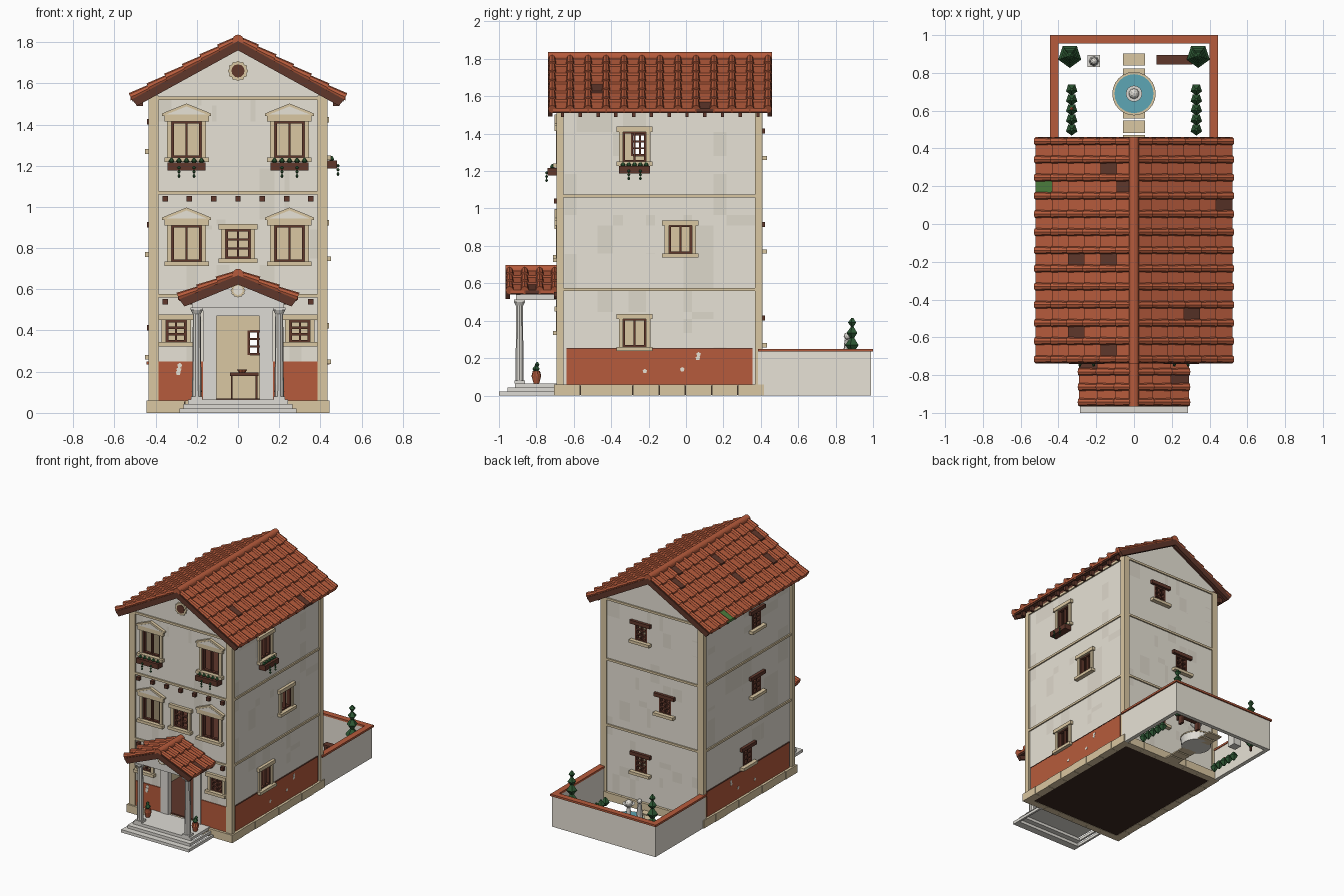
import bpy, bmesh, math, random
from mathutils import Matrix, Vector

random.seed(4)
cube = bpy.data.objects.get("Cube")
if cube:
    bpy.data.objects.remove(cube)


def material(name, *rgb):
    m = bpy.data.materials.new(name)
    m.use_nodes = True
    m.diffuse_color = (*rgb, 1)
    m.node_tree.nodes["Principled BSDF"].inputs["Base Color"].default_value = (*rgb, 1)
    return m


plaster = material("plaster", .8, .76, .67)
worn = material("worn plaster", .73, .69, .6)
stone = material("sandstone", .7, .57, .36)
clay = material("terracotta", .47, .105, .045)
wood = material("dark wood", .115, .038, .024)
marble = material("marble", .73, .71, .66)
leaf = material("leaf green", .027, .1, .035)
water = material("water", .11, .38, .46)
moss = material("moss", .07, .2, .045)
earth = material("dark earth", .045, .022, .015)


class Part:
    """Collects simple solids into one named object."""

    def __init__(self, name, frame=Matrix()):
        self.name, self.frame, self.mats, self.bm = name, frame, [], bmesh.new()

    def slot(self, mat):
        if mat not in self.mats:
            self.mats.append(mat)
        return self.mats.index(mat)

    def paint(self, verts, mat, local=Matrix()):
        bmesh.ops.transform(self.bm, matrix=self.frame @ local, verts=verts)
        for f in {f for v in verts for f in v.link_faces}:
            f.material_index = self.slot(mat)

    def box(self, mat, x, y, z):
        size = Matrix.Diagonal((x[1] - x[0], y[1] - y[0], z[1] - z[0], 1))
        mid = Matrix.Translation((sum(x) / 2, sum(y) / 2, sum(z) / 2))
        self.paint(bmesh.ops.create_cube(self.bm, size=1)["verts"], mat, mid @ size)

    def tube(self, mat, start, end, r1, r2=None, sides=8, flute=1):
        a, b = Vector(start), Vector(end)
        turn = (b - a).to_track_quat("Z", "Y").to_matrix().to_4x4()
        verts = bmesh.ops.create_cone(self.bm, cap_ends=True, segments=sides, radius1=r1,
                                      radius2=r1 if r2 is None else r2, depth=(b - a).length)["verts"]
        for v in verts:
            if round(math.atan2(v.co.y, v.co.x) / math.tau * sides) % 2:
                v.co.xy *= flute
        self.paint(verts, mat, Matrix.Translation((a + b) / 2) @ turn)

    def ball(self, mat, at, r):
        verts = bmesh.ops.create_icosphere(self.bm, subdivisions=2, radius=r)["verts"]
        self.paint(verts, mat, Matrix.Translation(at))

    def bush(self, at, r):
        """Clipped five-sided bush."""
        at, tip = Vector(at), Vector((0, 0, r))
        self.tube(leaf, at, at + tip, r, r * .25, 5)
        self.tube(leaf, at - tip, at, r * .25, r, 5)

    def prism(self, mat, outline, y):
        """Extrudes an outline of (x, z) points along y."""
        verts = [[self.bm.verts.new((px, d, pz)) for px, pz in outline] for d in y]
        n = len(outline)
        self.bm.faces.new(verts[0])
        self.bm.faces.new(verts[1])
        for i in range(n):
            j = (i + 1) % n
            self.bm.faces.new((verts[0][i], verts[0][j], verts[1][j], verts[1][i]))
        self.paint(verts[0] + verts[1], mat)

    def done(self):
        bmesh.ops.recalc_face_normals(self.bm, faces=self.bm.faces)
        mesh = bpy.data.meshes.new(self.name)
        self.bm.to_mesh(mesh)
        self.bm.free()
        for m in self.mats:
            mesh.materials.append(m)
        bpy.context.collection.objects.link(bpy.data.objects.new(self.name, mesh))


def both(a, b, side):
    return sorted((a * side, b * side))


# Wall frames: local x runs along the wall, local y points outwards
def frame(along, out, at):
    m = Matrix((along, out, (0, 0, 1))).transposed().to_4x4()
    return Matrix.Translation(at) @ m


X, Y = Vector((1, 0, 0)), Vector((0, 1, 0))
sides = {"front": (frame(X, -Y, (0, -.68, 0)), (-.42, .42)),
         "back": (frame(X, Y, (0, .4, 0)), (-.42, .42)),
         "left": (frame(Y, X, (.42, 0, 0)), (-.68, .4)),
         "right": (frame(Y, -X, (-.42, 0, 0)), (-.68, .4))}
# Openings per wall: centre, half width, bottom, top, rows of panes, style
holes = {"front": [(0, .06, .75, .89, 3, "plain"), (0, .105, .06, .47, 0, "door")],
         "left": [(-.275, .062, 1.25, 1.41, 1, "flowers"), (-.03, .062, .76, .91, 1, "plain"),
                  (-.275, .062, .26, .41, 1, "plain")],
         "back": [(u, .05, z, z + .12, 3, "rustic") for u, z in ((.097, 1.28), (-.105, .78), (.097, .28))],
         "right": [(u, .05, z, z + .12, 3, "rustic") for u, z in ((-.245, 1.28), (-.245, .78), (-.137, .28))]}
for s in (-1, 1):
    holes["front"] += [(s * .25, .073, 1.24, 1.415, 1, "pediment flowers"),
                       (s * .25, .073, .735, .91, 1, "pediment"), (s * .3, .05, .345, .45, 3, "plain")]


def wall(side):
    m, span = sides[side]
    p = Part(side + "_wall", m)
    cuts = [(i + random.random()) / 9 for i in range(9)]  # edges of weathered patches
    us = sorted({*span, *(h[0] + s * h[1] for h in holes[side] for s in (-1, 1)),
                 *(span[0] + t * (span[1] - span[0]) for t in cuts)})
    zs = sorted({.05, 1.53, *(z for h in holes[side] for z in h[2:4]), *(.05 + t * 1.48 for t in cuts)})
    for a, b in zip(us, us[1:]):
        for c, d in zip(zs, zs[1:]):
            if not any(abs((a + b) / 2 - h[0]) < h[1] and h[2] < (c + d) / 2 < h[3] for h in holes[side]):
                p.bm.faces.new([p.bm.verts.new((u, 0, z)) for u, z in ((a, c), (b, c), (b, d), (a, d))])
    bmesh.ops.remove_doubles(p.bm, verts=p.bm.verts, dist=.0005)
    out = bmesh.ops.extrude_face_region(p.bm, geom=p.bm.faces[:], use_keep_orig=True)["geom"]
    bmesh.ops.translate(p.bm, vec=(0, -.03, 0), verts=[v for v in out if isinstance(v, bmesh.types.BMVert)])
    for f in p.bm.faces:  # sandstone lining indoors, worn patches outdoors
        depth = f.calc_center_median().y
        patch = depth > -.001 and random.random() < .12
        f.material_index = p.slot(stone if depth < -.029 else worn if patch else plaster)
    bmesh.ops.transform(p.bm, matrix=m, verts=p.bm.verts)
    p.done()


def window(side, number, u, w, z0, z1, rows, style):
    p = Part(f"{side}_window_{number}", sides[side][0])
    wide = (u - w - .035, u + w + .035)
    for s in (-1, 1):  # casement and jambs
        p.box(wood, sorted((u + s * w, u + s * (w - .012))), (-.025, .004), (z0, z1))
        if style != "rustic":
            p.box(stone, sorted((u + s * w, u + s * (w + .022))), (0, .014), (z0, z1))
    for i in range(rows + 1):
        z = z0 + (z1 - z0 - .01) * i / rows
        p.box(wood, (u - w, u + w), (-.02, .003), (z, z + .01))
    p.box(wood, (u - .005, u + .005), (-.02, .003), (z0, z1))
    p.box(stone, wide, (0, .032), (z0 - .022, z0))
    p.box(wood if style == "rustic" else stone, wide, (0, .022), (z1, z1 + .027))
    if "pediment" in style:
        top, half = z1 + .027, w + .045
        p.prism(stone, ((u - half, top), (u + half, top), (u + half, top + .012),
                        (u, top + .06), (u - half, top + .012)), (0, .022))
        p.prism(plaster, ((u - half + .02, top + .007), (u + half - .02, top + .007), (u, top + .046)), (.02, .024))
    if "flowers" in style:
        p.box(wood, (u - w - .02, u + w + .02), (.005, .06), (z0 - .063, z0 - .024))
        for i in range(5):
            at = u + (i - 2) * w / 2
            p.bush((at, .035, z0 - .018), .015)
            if i % 2:
                for k in range(3):
                    p.bush((at, .066, z0 - .05 - k * .02), .009)
    p.done()


for side in sides:
    wall(side)
    for number, hole in enumerate(holes[side]):
        if hole[5] != "door":
            window(side, number, *hole)

# Plinth blocks, floors and indoor table
p = Part("plinth")
for s in (-1, 1):
    for i in range(8):
        y = -.705 + i * .1405
        p.box(stone, both(.385, .445 - i % 2 * .003, s), (y, y + .1385), (0, .06))
    for i in range(6):
        x = -.387 + i * .129
        p.box(stone, (x, x + .128), (-.705, -.65) if s < 0 else (.37, .42), (0, .06))
p.done()
p = Part("floors")
p.box(earth, (-.39, .39), (-.66, .38), (.002, .055))
for z in (.055, .56, 1.06, 1.5):
    p.box(wood, (-.4, .4), (-.66, .38), (z, z + .015))
p.done()
p = Part("table")
p.box(wood, (-.04, .1), (-.25, -.15), (.18, .195))
for x in (-.03, .09):
    p.box(wood, (x - .004, x + .004), (-.21, -.19), (.07, .18))
p.tube(clay, (.02, -.2, .195), (.02, -.2, .21), .015, .025)
p.done()

# Corner pilasters, string courses and painted base
p = Part("corner_pilasters")
for s in (-1, 1):
    for y in ((-.692, -.655), (.37, .41)):
        p.box(stone, both(.385, .434, s), y, (.05, 1.54))
p.done()
for side, (m, span) in sides.items():
    p = Part(side + "_trim", m)
    for z in (.56, 1.06, 1.52):
        p.box(stone, span, (0, .01), (z, z + .016))
    chips = []
    if side in ("left", "right"):
        p.box(clay, (-.64, .355), (0, .006), (.055, .25))
        p.box(wood, (-.64, .355), (0, .008), (.25, .255))
        chips = [(-.22, .13), (.063, .2), (.067, .22), (-.02, .14)]
    if side == "front":
        chips = [(-.29, .195), (-.287, .21), (-.283, .23)]
        for s in (-1, 1):
            p.box(clay, both(.135, .388, s), (0, .006), (.055, .25))
            p.box(marble, both(.105, .17, s), (0, .012), (.06, .47))
        p.box(marble, (-.17, .17), (0, .016), (.47, .515))
        for i in range(-3, 4):  # beam ends
            for z in (.54, 1.04):
                p.box(wood, (i * .118 - .013, i * .118 + .013), (0, .025), (z - .013, z + .013))
    for u, z in chips:  # chipped paint
        p.tube(plaster, (u, 0, z), (u, .0075, z), .013, sides=5)
    p.done()


def rosette(p, y, z, r, middle):
    p.tube(stone, (0, y, z), (0, y - .01, z), r, sides=24, flute=.86)
    p.tube(middle, (0, y, z), (0, y - .013, z), r * .64, sides=12)


def tiled_roof(name, half, y0, y1, apex, slope, rolls, courses):
    p = Part(name)

    def chevron(thick, inset, y):  # boards with ends cut square to the slope
        left = [(s * x, apex - slope * x - lift) for s, x, lift in
                ((-1, half, 0), (1, 0, 0), (1, half, 0), (1, half - inset, thick), (1, 0, thick), (-1, half - inset, thick))]
        p.prism(wood, left, y)
    chevron(.014, .006, (y0, y1))
    for y in (y0, y1 - .025):
        chevron(.045, .025, (y, y + .025))
    step, pitch = half / courses, (y1 - y0 - .044) / (rolls - 1)
    for s in (-1, 1):
        def point(x, lift):
            return s * x, apex - slope * x + lift
        for c in range(courses):
            a, b = c * step, (c + 1) * step + .006
            for r in range(rolls):
                y = y0 + .022 + r * pitch
                xa, za = point(a, .008)
                xb, zb = point(b, .014)
                p.tube(clay, (xa, y, za), (xb, y, zb), .017, .022)
                if r < rolls - 1:
                    tile = wood if random.random() < .09 else clay
                    if half > .4 and s < 0 and c == courses - 1 and abs(y + pitch / 2 - .2) < pitch / 2:
                        tile = moss
                    p.prism(tile, (point(a, -.002), point(a, .004), point(b, .016), point(b, -.002)),
                            (y + .004, y + pitch - .004))
    p.tube(clay, (0, y0, apex + .004), (0, y1, apex + .004), .027, sides=20)
    p.done()


# Main roof with gables and rafter tails
tiled_roof("main_roof", .515, -.738, .46, 1.805, .55, 13, 6)
p = Part("gables")
for y in ((-.68, -.65), (.37, .4)):
    p.prism(plaster, ((-.42, 1.53), (.42, 1.53), (.42, 1.56), (0, 1.79), (-.42, 1.56)), y)
rosette(p, -.68, 1.66, .05, wood)
p.done()
p = Part("rafter_tails")
for s in (-1, 1):
    p.box(wood, both(.4, .43, s), (-.68, .4), (1.53, 1.555))
    for i in range(12):
        y = -.66 + i * .095
        p.box(wood, both(.46, .492, s), (y - .009, y + .009), (1.49, 1.53))
p.done()

# Entrance porch
tiled_roof("porch_roof", .285, -.965, -.68, .668, .41, 4, 3)
p = Part("porch_steps")
for half, y, end, z in ((.285, -1, -.945, .022), (.265, -.955, -.905, .044), (.243, -.915, -.68, .065)):
    p.box(marble, (-half, half), (y, end), (z - .022, z))
    for s in (-1, 1):  # closed ends
        p.box(marble, both(half - .015, half, s), (y + .01, -.69), (z - .022, z - .001))
p.done()
p = Part("porch_columns")
for s in (-1, 1):
    x = s * .2
    p.box(marble, (x - .028, x + .028), (-.918, -.862), (.065, .08))
    p.tube(marble, (x, -.89, .08), (x, -.89, .485), .023, .019, 20, .9)
    p.tube(marble, (x, -.89, .48), (x, -.89, .5), .019, .03, 12)
    p.box(marble, (x - .03, x + .03), (-.92, -.86), (.5, .512))
    p.box(marble, (x - .02, x + .02), (-.91, -.68), (.512, .55))
p.box(marble, (-.22, .22), (-.91, -.87), (.512, .55))
p.prism(marble, ((-.235, .537), (.235, .537), (.235, .56), (0, .65), (-.235, .56)), (-.91, -.885))
rosette(p, -.91, .595, .036, plaster)
p.done()
p = Part("porch_pots")
for s in (-1, 1):
    p.tube(clay, (s * .2, -.8, .065), (s * .2, -.8, .105), .015, .026, 10)
    p.tube(clay, (s * .2, -.8, .105), (s * .2, -.8, .13), .026, .02, 10)
    p.bush((s * .2, -.8, .142), .022)
    p.bush((s * .205, -.795, .165), .014)
p.done()

# Garden wall and its contents
p = Part("garden_wall")
for mat, inner, outer, end, z in ((plaster, .405, .435, .99, (0, .235)), (clay, .4, .445, 1, (.235, .25))):
    for s in (-1, 1):
        p.box(mat, both(inner, outer, s), (.385, end), z)
    p.box(mat, (-inner, inner), (end - outer + inner, end), z)
p.done()
p = Part("garden_path")
for y in (.44, .515, .59, .79, .87):
    p.box(stone, (-.057, .057), (y - .032, y + .032), (0, .01))
p.done()
p = Part("fountain")
p.tube(marble, (0, .69, 0), (0, .69, .058), .105, .112, 24)
p.tube(stone, (0, .69, .058), (0, .69, .067), .115, sides=24)
p.tube(water, (0, .69, .06), (0, .69, .069), .103, sides=24)
p.tube(marble, (0, .69, .06), (0, .69, .15), .018, .013, 12)
p.tube(marble, (0, .69, .15), (0, .69, .18), .015, .043, 16)
p.ball(marble, (0, .69, .18), .028)
p.done()
p = Part("garden_plants")
for s in (-1, 1):
    p.tube(wood, (s * .34, .89, 0), (s * .34, .89, .35), .008)
    for z, r in ((.1, .064), (.19, .05), (.27, .04), (.335, .032), (.39, .024)):
        p.bush((s * .34, .89, z), r)
    for i in range(5):
        p.bush((s * .33, .5 + i * .053, .032), .032)
p.ball(clay, (-.33, .61, .06), .009)
p.done()
p = Part("bench")
p.box(wood, (.12, .31), (.845, .895), (.06, .075))
for x in (.14, .29):
    p.box(wood, (x - .01, x + .01), (.85, .89), (0, .06))
p.done()
p = Part("statue")
p.box(marble, (-.245, -.18), (.83, .895), (0, .18))
p.tube(marble, (-.212, .862, .18), (-.212, .862, .3), .026, .014)
p.ball(marble, (-.212, .862, .318), .019)
p.done()
